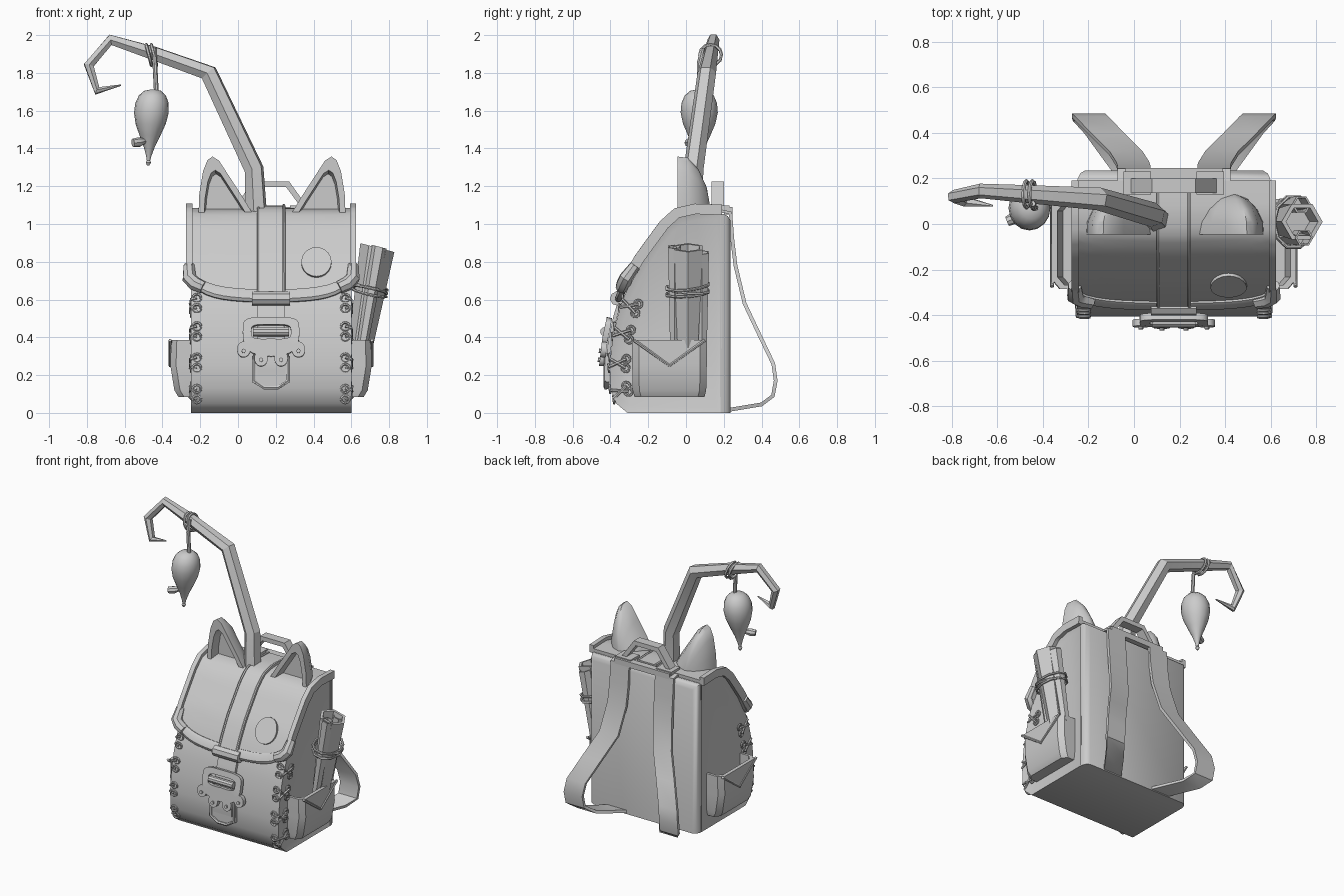
import bpy, bmesh, math
from mathutils import Vector as V

cube = bpy.data.objects.get("Cube")
if cube:
    bpy.data.objects.remove(cube)

grey = bpy.data.materials.new("plain_grey")
grey.use_nodes = True
COL = (0.6, 0.6, 0.6, 1)
grey.diffuse_color = COL
grey.node_tree.nodes["Principled BSDF"].inputs["Base Color"].default_value = COL

CX, HW = 0.175, 0.425          # bag centre and half width


def finish(name, bm, angle=35):
    bmesh.ops.recalc_face_normals(bm, faces=bm.faces)
    me = bpy.data.meshes.new(name)
    bm.to_mesh(me)
    bm.free()
    ob = bpy.data.objects.new(name, me)
    bpy.context.collection.objects.link(ob)
    me.materials.append(grey)
    bpy.ops.object.select_all(action='DESELECT')
    ob.select_set(True)
    bpy.context.view_layer.objects.active = ob
    bpy.ops.object.shade_smooth_by_angle(angle=math.radians(angle))


def loft(name, rings, loop=False, angle=35, inset=None):
    """Skin equal-length rings of points, capping the ends."""
    bm = bmesh.new()
    vs = [[bm.verts.new(p) for p in r] for r in rings]
    n = len(rings[0])
    for a, b in zip(vs, vs[1:] + (vs[:1] if loop else [])):
        for i in range(n):
            j = (i + 1) % n
            bm.faces.new((a[i], a[j], b[j], b[i]))
    if not loop:
        ends = [bm.faces.new(vs[0]), bm.faces.new(vs[-1])]
        if inset:
            bmesh.ops.recalc_face_normals(bm, faces=bm.faces)
            bmesh.ops.inset_individual(bm, faces=ends, thickness=inset[0], depth=inset[1])
    finish(name, bm, angle)


def tube(name, pts, r, sides=6, loop=False, angle=35):
    pts = [V(p) for p in pts]
    n = len(pts)
    rs = r if isinstance(r, list) else [r] * n
    rings, u = [], V((0.21, 0.97, 0.13))
    for i, p in enumerate(pts):
        a = pts[i - 1] if i or loop else p
        b = pts[(i + 1) % n] if i < n - 1 or loop else p
        t = (b - a).normalized()
        u = (u - t * u.dot(t)).normalized()
        w = t.cross(u)
        rings.append([p + rs[i] * (u * math.cos(k) + w * math.sin(k))
                      for k in (2 * math.pi * q / sides for q in range(sides))])
    loft(name, rings, loop, angle)


def ribbon(name, pts, width, thick):
    """Flat strap whose width runs along x."""
    pts, rings = [V(p) for p in pts], []
    for i, p in enumerate(pts):
        t = pts[min(i + 1, len(pts) - 1)] - pts[max(i - 1, 0)]
        x, h = V((width / 2, 0, 0)), V((0, -t.z, t.y)).normalized() * thick / 2
        rings.append([p - x - h, p + x - h, p + x + h, p - x + h])
    loft(name, rings)


def ring(name, c, axis_a, axis_b, r, sides=12):
    a, b = V(axis_a), V(axis_b)
    tube(name, [V(c) + a * math.cos(k) + b * math.sin(k)
                for k in (2 * math.pi * i / sides for i in range(sides))], r, 6, True)


# Side profile from the back top, over the front, to the floor
PROF = [V(p) for p in ((.19, 1.055), (.05, 1.06), (-.04, 1.04), (-.1, .985), (-.17, .89),
                       (-.235, .8), (-.29, .7), (-.335, .6), (-.365, .5), (-.39, .38),
                       (-.405, .25), (-.4, .13), (-.37, .05), (-.31, 0))]


def at(s, off=0.0):
    """Point (y, z) at profile parameter s, pushed outward by off."""
    s = max(0, min(s, len(PROF) - 1.0001))
    i = int(s)

    def nrm(k):
        d = PROF[min(k + 1, len(PROF) - 1)] - PROF[max(k - 1, 0)]
        return V((d.y, -d.x)).normalized()
    return PROF[i].lerp(PROF[i + 1], s - i) + nrm(i).lerp(nrm(i + 1), s - i) * off


def s_of(z):
    for i in range(1, len(PROF) - 1):
        if PROF[i].y >= z >= PROF[i + 1].y:
            return i + (PROF[i].y - z) / (PROF[i].y - PROF[i + 1].y)


def front(x, z, off=0.0):
    p = at(s_of(z), off)
    return V((x, p.x, p.y))


def run(x, s0, s1, off, n=18):
    return [V((x, *at(s0 + (s1 - s0) * i / n, off))) for i in range(n + 1)]


def plate(name, outline, off, thick):
    loft(name, [[front(x, z, off) for x, z in outline],
                [front(x, z, off + thick) for x, z in outline]])


def disc(x, z, rx, rz, n=20):
    return [(x + rx * math.cos(2 * math.pi * i / n), z + rz * math.sin(2 * math.pi * i / n))
            for i in range(n)]


# Body with recessed side panels, and a back panel with slanted edges
outline = list(PROF) + [V((.185, 0))]
loft("bag_body", [[(CX + s * HW, p.x, p.y) for p in outline] for s in (-1, 1)],
     inset=(.04, -.012), angle=40)
loft("back_panel", [[(CX + a * (HW - k), y, b) for a, b in ((-1, 0), (1, 0), (1, 1.055 - k), (-1, 1.055 - k))]
                    for y, k in ((.18, 0), (.2, .003), (.222, .014), (.235, .035))], angle=45)


# Flap with curved lower edge
def hem(x):
    t = (x - CX) / HW
    return .595 + .035 * t * t + .06 * t ** 6


xs = [CX + HW * (i / 10 - 1) for i in range(21)]
rows = [run(x, 0, s_of(hem(x)), .025) for x in xs]
under = [run(x, 0, s_of(hem(x)), .002) for x in xs]
loft("flap", [a + b[::-1] for a, b in zip(rows, under)])
loft("flap_hem", [[front(x, hem(x) + d, o) for d, o in
                   ((-.014, .008), (-.018, .03), (-.005, .042), (.03, .042), (.045, .034), (.045, .008))]
                  for x in xs])
for s in (-1, 1):
    edge = CX + s * (HW + .008)
    ribbon("flap_side_rim", run(edge, 0, s_of(.7), .02), .032, .055)
    cor = [front(CX + s * (HW + .01), .77, .02), front(CX + s * (HW + .008), .7, .03),
           front(CX + s * (HW - .02), .672, .03), front(CX + s * (HW - .065), .652, .03)]
    tube("flap_corner", cor, [.03, .038, .038, .034], 8)
    tube("centre_strap_seam", run(CX + s * .068, 0, s_of(.62), .04), .008, 6)
ribbon("centre_strap", run(CX, 0, s_of(.6), .03), .145, .02)
tube("hem_tab", [front(CX + d, .595, .03) for d in (-.1, -.05, .05, .1)], .038, 8)
plate("round_patch", disc(.415, .78, .08, .075), .02, .02)

# Lower strap and clasp
ribbon("lower_strap", run(CX, s_of(.6), s_of(.2), .012), .145, .02)
tip = [(CX - .1, .3), (CX + .1, .3), (CX + .1, .165), (CX + .04, .13), (CX - .04, .13), (CX - .1, .165)]
plate("strap_tip", tip, .005, .018)
tube("strap_tip_trim", [front(CX + (x - CX) * .9, z + .008, .025) for x, z in tip], .011, 6, True)


def rounded(rx, rz, off, z0=.42):
    pts = []
    for i in range(32):
        c, s = math.cos(i * math.pi / 16), math.sin(i * math.pi / 16)
        pts.append(front(CX + rx * math.copysign(abs(c) ** .45, c),
                         z0 + rz * math.copysign(abs(s) ** .45, s), off))
    return pts


loft("clasp_frame", [rounded(.15, .075, .025), rounded(.15, .075, .055),
                     rounded(.105, .037, .055), rounded(.105, .037, .025)], loop=True)
tube("clasp_roller", [front(CX + d, .42, .05) for d in (-.095, .095)], .024, 10)
plate("clasp_pad", disc(CX, .34, .125, .045), .025, .03)
for dx, z in ((-.145, .33), (-.053, .285), (.053, .285), (.145, .33)):
    plate("clasp_toe", disc(CX + dx, z, .036, .04, 14), .025, .03)
    plate("clasp_rivet", disc(CX + dx, z - .008, .011, .011, 8), .055, .01)

# Cross lacing along both front edges
for s in (-1, 1):
    e = CX + s * HW
    for z in (.1, .265, .43, .58):
        for d in (-.027, .027):
            f = front(e - s * .032, z + d, .004)
            side = front(e - s * .003, z + d, -.085)
            ring("front_eyelet", f, (.022, 0, 0), (0, -.002, .02), .007)
            ring("side_eyelet", side, (0, .02, 0), (0, 0, .02), .007)
            tube("lace", [f, front(e - s * .002, z + d * .8, .003),
                          front(e + s * .003, z - d, -.085)], .008, 6)

# Side pockets, open at the top, with pointed fold
for s in (-1, 1):
    def wall(inset, z, k):
        e, o = CX + s * (HW - .015), CX + s * (HW + k - inset)
        y0, y1 = -.285 + inset, .11 - inset
        return [(e, y0, z), (o - s * .03, y0, z), (o, y0 + .035, z),
                (o, y1 - .035, z), (o - s * .03, y1, z), (e, y1, z)]
    loft("side_pocket", [wall(.012, .085, .078), wall(.003, .12, .09), wall(0, .25, .108),
                         wall(0, .385, .104), wall(.018, .385, .104), wall(.018, .12, .08)], angle=25)
    o = CX + s * (HW + .104)
    fold = [(-.275, .385), (-.0875, .25), (.1, .385)]
    loft("pocket_fold", [[(o + s * d, y, z) for y, z in fold] for d in (-.004, .007)])
    tube("pocket_fold_trim", [(o + s * .005, y, z) for y, z in fold], .009, 6)


# Ears with hollow fronts
def ear_ring(m, k, y):
    pts = ((-.21, 1.03), (-.205, 1.16), (-.185, 1.28), (-.162, 1.338), (-.135, 1.357),
           (-.1, 1.335), (-.045, 1.25), (.02, 1.15), (.075, 1.06), (.07, 1.03))
    return [(.18 + m * (-.07 + (x + .07) * k - .18), y, 1.03 + (z - 1.03) * k) for x, z in pts]


for m in (1, -1):
    loft("ear", [ear_ring(m, .72, .02), ear_ring(m, .78, -.045), ear_ring(m, 1, -.045),
                 ear_ring(m, .98, .01), ear_ring(m, .8, .065), ear_ring(m, .5, .11),
                 ear_ring(m, .15, .13)])

# Hooked branch
branch = [(.1, .02, 1.0), (.085, .04, 1.29), (-.155, .11, 1.8), (-.45, .13, 1.905),
          (-.675, .145, 1.975), (-.79, .12, 1.84), (-.745, .1, 1.705), (-.62, .08, 1.735)]
tube("hooked_branch", branch, [.06, .054, .05, .04, .032, .03, .024, .004], 6, angle=15)

# Hanging charm
for x in (-.472, -.445):
    ring("charm_loop", (x, .13, 1.895), (0, .058, 0), (-.014, 0, .055), .009)
tube("charm_cord", [(-.445, .09, 1.93), (-.44, .07, 1.85), (-.432, .07, 1.69)], .013, 8)
drop = ((1.712, .012), (1.705, .045), (1.68, .072), (1.64, .088), (1.59, .092), (1.53, .08),
        (1.47, .056), (1.41, .03), (1.36, .014), (1.335, .009), (1.325, .014), (1.31, .006))
loft("charm_body", [[(-.458 - (1.6 - z) * .06 + r * math.cos(k), .07 + 1.07 * r * math.sin(k), z)
                     for k in (i * math.pi / 8 for i in range(16))] for z, r in drop])
tube("charm_knob", [(-.49, .05, 1.44), (-.525, .025, 1.433), (-.556, .012, 1.43)],
     [.014, .026, .022], 8)

# Rolled scrolls in the left pocket, widening upward
axis = V((.085, 0, .5))
for base, r, k in (((.65, .01, .36), .09, 1.03), ((.655, -.06, .34), .04, 1.08), ((.65, .085, .35), .042, 1.0)):
    b = V(base)
    t = b + axis * k
    rings = []
    for c, q in ((b, r * .7), (t, r), (t, r * .78), (t - axis * .3, r * .65)):
        rings.append([c + V((q * math.cos(i * math.pi / 3), q * math.sin(i * math.pi / 3),
                             -.26 * q * math.cos(i * math.pi / 3))) for i in range(6)])
    loft("scroll", rings, angle=15)
for d, lean in ((.55, .01), (.585, -.01), (.62, .012)):
    c = V((.65, .008, .36)) + axis * d
    ring("scroll_tie", c, (.088, 0, -.02), (0, .115, lean), .008, 10)

# Shoulder straps and carrying handle
for s in (-1, 1):
    path = ((.175, .17, 1.07), (.175, .235, 1.06), (.175, .245, .92), (.18, .262, .78),
            (.21, .31, .58), (.29, .39, .41), (.36, .462, .26), (.375, .475, .17),
            (.37, .46, .09), (.32, .4, .045), (.19, .22, .015))
    ribbon("shoulder_strap", [(CX + s * x, y, z) for x, y, z in path], .145, .02)
    ribbon("handle_anchor", [(CX + s * .16, .13, 1.085), (CX + s * .16, .23, 1.085)], .12, .025)
ribbon("back_top_bar", [(CX, .2, 1.07), (CX, .245, 1.07)], .43, .04)
arch = ((-.2, 1.08), (-.095, 1.226), (.095, 1.226), (.2, 1.08))
inner = ((-.165, 1.08), (-.08, 1.195), (.08, 1.195), (.165, 1.08))
loft("carry_handle", [[(CX + x, y, z) for x, z in arch + inner[::-1]] for y in (.135, .2)])
